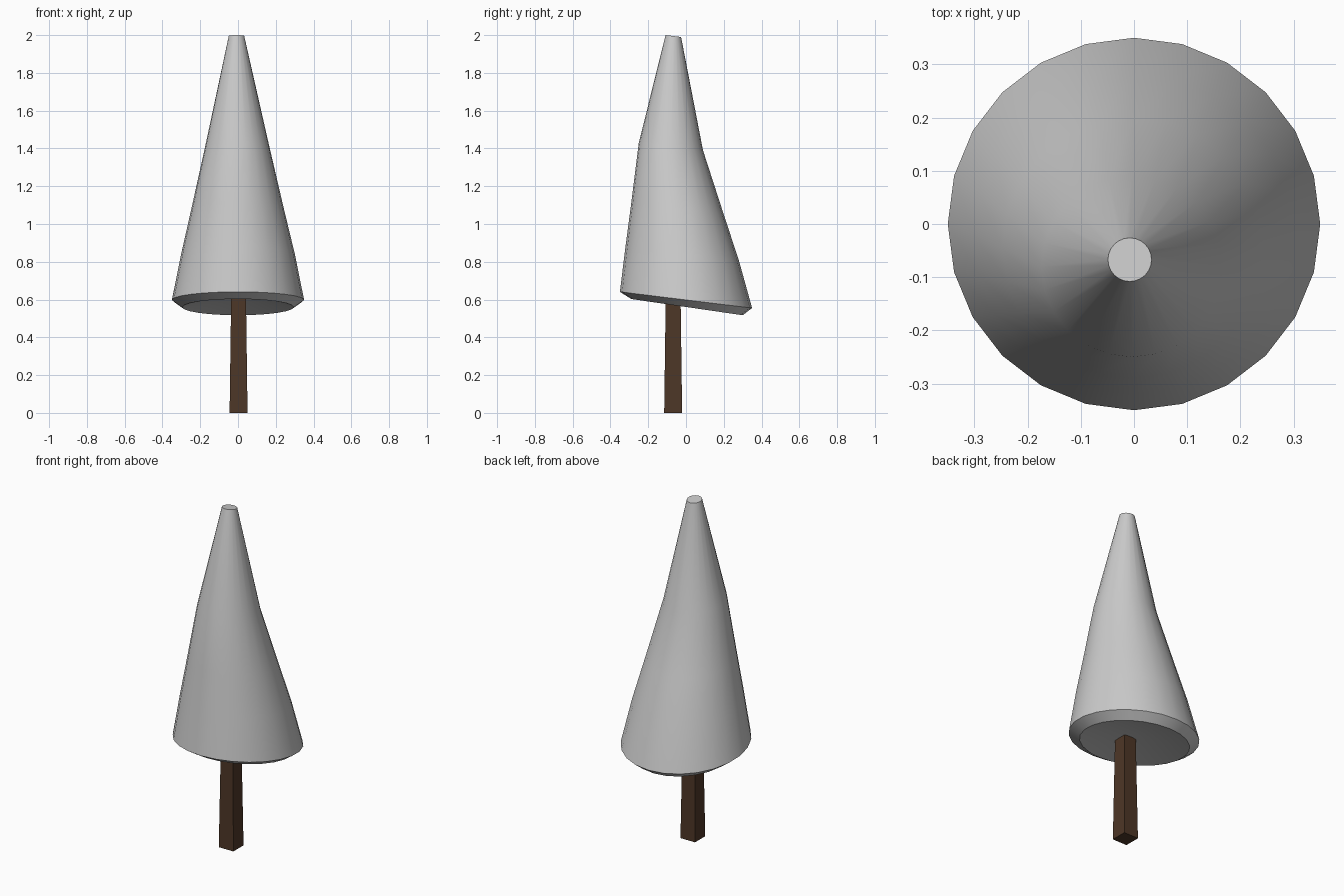
import bpy, bmesh
from math import cos, sin, pi, radians

if "Cube" in bpy.data.objects:
    bpy.data.objects.remove(bpy.data.objects["Cube"])

SIDES = 24


def make_object(name, bm):
    bmesh.ops.recalc_face_normals(bm, faces=bm.faces)
    mesh = bpy.data.meshes.new(name)
    bm.to_mesh(mesh)
    bm.free()
    obj = bpy.data.objects.new(name, mesh)
    bpy.context.collection.objects.link(obj)
    return obj


def ring(bm, centre, radius, tilt, sides=SIDES, turn=0.0):
    # horizontal circle that drops by `tilt` at the back and rises at the front
    cx, cy, cz = centre
    angles = [2 * pi * i / sides + turn for i in range(sides)]
    return [bm.verts.new((cx + radius * cos(a), cy + radius * sin(a), cz - tilt * sin(a)))
            for a in angles]


def bridge(bm, low, high):
    n = len(low)
    for i in range(n):
        j = (i + 1) % n
        bm.faces.new((low[i], low[j], high[j], high[i]))


# Foliage: leaning stack of tilted rings (centre, radius, tilt)
sections = [
    ((0.0, 0.005, 0.56), 0.295, 0.043),
    ((0.0, 0.0, 0.598), 0.35, 0.043),
    ((0.0, -0.02, 0.845), 0.30, 0.038),
    ((-0.002, -0.045, 1.08), 0.245, 0.03),
    ((-0.004, -0.08, 1.41), 0.17, 0.02),
    ((-0.008, -0.067, 1.995), 0.041, 0.005),
]
bm = bmesh.new()
rings = [ring(bm, *s) for s in sections]
for low, high in zip(rings, rings[1:]):
    bridge(bm, low, high)
bm.faces.new(rings[-1])
# Shallow hollow underside
hub = bm.verts.new((0, 0, 0.615))
for i in range(SIDES):
    bm.faces.new((rings[0][i], hub, rings[0][(i + 1) % SIDES]))
foliage = make_object("foliage", bm)
bpy.context.view_layer.objects.active = foliage
foliage.select_set(True)
bpy.ops.object.shade_smooth_by_angle(angle=radians(35))

# Trunk: tapered square post
bm = bmesh.new()
bottom = ring(bm, (0.003, -0.068, 0), 0.0475 * 2 ** 0.5, 0, 4, pi / 4)
top = ring(bm, (0.003, -0.068, 0.64), 0.039 * 2 ** 0.5, 0, 4, pi / 4)
bridge(bm, bottom, top)
bm.faces.new(bottom)
bm.faces.new(top)
trunk = make_object("trunk", bm)
bark = bpy.data.materials.new("bark")
bark.diffuse_color = (0.075, 0.038, 0.02, 1)
bark.use_nodes = True
bark.node_tree.nodes["Principled BSDF"].inputs["Base Color"].default_value = bark.diffuse_color
trunk.data.materials.append(bark)
